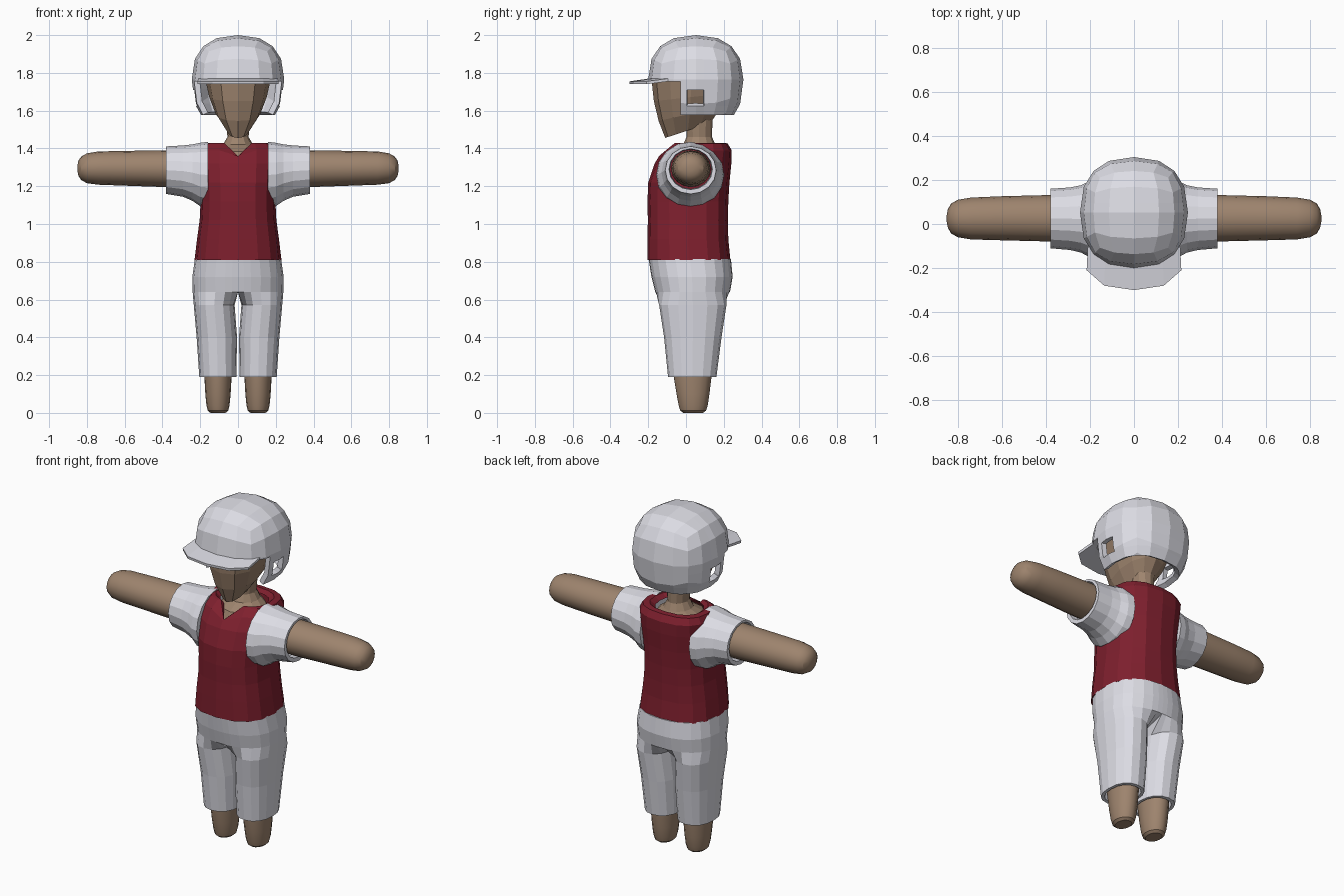
import bpy, bmesh
from math import sin, cos, pi, copysign
from mathutils import Vector

cube = bpy.data.objects.get("Cube")
if cube:
    bpy.data.objects.remove(cube, do_unlink=True)


def material(name, rgb):
    m = bpy.data.materials.new(name)
    m.use_nodes = True
    m.diffuse_color = (*rgb, 1)
    m.node_tree.nodes["Principled BSDF"].inputs["Base Color"].default_value = (*rgb, 1)
    return m


SKIN = material("tan skin", (0.34, 0.23, 0.155))
WHITE = material("soft white", (0.72, 0.72, 0.78))
RED = material("dark red cloth", (0.21, 0.014, 0.027))


def finish(name, bm, mat, mirror=False, thickness=0, smooth=False):
    me = bpy.data.meshes.new(name)
    bm.to_mesh(me)
    bm.free()
    me.materials.append(mat)
    ob = bpy.data.objects.new(name, me)
    bpy.context.collection.objects.link(ob)
    if thickness:
        mod = ob.modifiers.new("Thickness", 'SOLIDIFY')
        mod.thickness = thickness
        mod.offset = -1
    if mirror:
        ob.modifiers.new("Mirror", 'MIRROR')
    if smooth:
        bpy.ops.object.select_all(action='DESELECT')
        ob.select_set(True)
        bpy.context.view_layer.objects.active = ob
        bpy.ops.object.shade_smooth_by_angle()
    return ob


def loft(name, rings, mat, n=16, p=2.0, axis='z', shape=None, caps=(True, True), **kw):
    """Skin rings (position, centre u, centre v, radius u, radius v) along an axis."""
    bm = bmesh.new()
    loops = []
    for ring in rings:
        t, cu, cv, ru, rv = ring
        loop = []
        for i in range(n):
            a = 2 * pi * i / n - pi / 2
            c, s = round(cos(a), 6), round(sin(a), 6)
            u = cu + ru * copysign(abs(c) ** (2 / p), c)
            v = cv + rv * copysign(abs(s) ** (2 / p), s)
            co = Vector((u, v, t) if axis == 'z' else (t, u, v))
            if shape:
                shape(co, ring, i)
            loop.append(bm.verts.new(co))
        loops.append(loop)
    for a, b in zip(loops, loops[1:]):
        for i in range(n):
            j = (i + 1) % n
            bm.faces.new((a[i], a[j], b[j], b[i]))
    for on, loop in zip(caps, (loops[0], loops[-1])):
        if on:
            bm.faces.new(loop)
    # drop hidden faces lying on the mirror plane
    inner = [f for f in bm.faces if all(abs(v.co.x) < 1e-5 for v in f.verts)]
    bmesh.ops.delete(bm, geom=inner, context='FACES')
    bmesh.ops.recalc_face_normals(bm, faces=bm.faces)
    return finish(name, bm, mat, **kw)


# Shirt body with a V-shaped neckline
def v_neck(co, ring, i):
    if i == 0 and co.z > 1.36:
        co.y = -0.15 + 0.25 * (co.z - 1.36)
        co.z = 1.36


loft("shirt_body", [
    (0.81, 0, 0.015, 0.23, 0.22), (0.92, 0, 0.01, 0.217, 0.214),
    (1.02, 0, 0.01, 0.203, 0.212), (1.12, 0, 0.01, 0.198, 0.214),
    (1.22, 0, 0.015, 0.203, 0.215), (1.32, 0, 0.037, 0.21, 0.203),
    (1.39, 0, 0.062, 0.213, 0.18), (1.427, 0, 0.075, 0.195, 0.145),
    (1.43, 0, 0.065, 0.16, 0.125), (1.41, 0, 0.06, 0.13, 0.11)],
    RED, p=2.5, shape=v_neck, caps=(True, False))

# Sleeves with a hollow rim, and arms
loft("sleeves", [
    (0.16, 0.022, 1.26, 0.18, 0.175), (0.2, 0.022, 1.262, 0.173, 0.168),
    (0.24, 0.023, 1.272, 0.153, 0.15), (0.29, 0.024, 1.28, 0.142, 0.136),
    (0.38, 0.025, 1.285, 0.135, 0.126), (0.38, 0.025, 1.29, 0.115, 0.108),
    (0.34, 0.025, 1.29, 0.11, 0.104)],
    WHITE, axis='x', caps=(True, False), mirror=True)
loft("arms", [
    (0.2, 0.026, 1.293, 0.105, 0.098), (0.4, 0.026, 1.293, 0.105, 0.097),
    (0.6, 0.026, 1.295, 0.1, 0.092), (0.74, 0.025, 1.296, 0.095, 0.088),
    (0.8, 0.025, 1.295, 0.085, 0.079), (0.83, 0.025, 1.295, 0.068, 0.062),
    (0.845, 0.025, 1.295, 0.042, 0.04), (0.85, 0.025, 1.295, 0.015, 0.015)],
    SKIN, axis='x', mirror=True, smooth=True)


# Trousers: half of a shared waist flowing into one leg, mirrored
def hips(co, ring, i):
    z, cx, cy, rx, ry = ring
    if z > 0.6:
        if co.x < 0.02:
            co.x = 0
        side = co.y - cy
        if abs(side) > 1e-4:
            reach = max(0, 1 - (co.x / (2 * rx)) ** 2.4) ** (1 / 2.4)
            co.y = cy + copysign(ry * reach, side)


loft("trousers", [
    (0.815, 0.114, 0.02, 0.114, 0.218), (0.72, 0.121, 0.032, 0.121, 0.215),
    (0.64, 0.12, 0.035, 0.12, 0.198), (0.57, 0.126, 0.036, 0.108, 0.178),
    (0.4, 0.112, 0.036, 0.107, 0.152), (0.19, 0.107, 0.033, 0.098, 0.128),
    (0.19, 0.106, 0.033, 0.082, 0.108), (0.24, 0.106, 0.033, 0.08, 0.106)],
    WHITE, p=2.3, shape=hips, caps=(True, False), mirror=True)
loft("lower_legs", [
    (0.3, 0.106, 0.035, 0.075, 0.105), (0.19, 0.106, 0.035, 0.072, 0.1),
    (0.1, 0.106, 0.037, 0.067, 0.087), (0.04, 0.106, 0.038, 0.061, 0.077),
    (0.012, 0.106, 0.038, 0.054, 0.068), (0, 0.106, 0.038, 0.04, 0.052)],
    SKIN, mirror=True, smooth=True)

# Neck spreading into the upper chest
loft("neck", [
    (1.33, 0, 0.04, 0.145, 0.14), (1.385, 0, 0.05, 0.13, 0.125),
    (1.42, 0, 0.07, 0.08, 0.085), (1.46, 0, 0.07, 0.056, 0.068),
    (1.56, 0, 0.07, 0.065, 0.07)], SKIN, n=12)


# Head with a jaw that rises toward the back
def jaw(co, ring, i):
    co.z += 0.32 * (co.y - 0.01) * max(0, (1.76 - ring[0]) / 0.26)


loft("head", [
    (1.495, 0, 0.01, 0.055, 0.12), (1.58, 0, 0.02, 0.118, 0.165),
    (1.67, 0, 0.025, 0.152, 0.195), (1.76, 0, 0.03, 0.172, 0.212),
    (1.86, 0, 0.04, 0.13, 0.16)], SKIN, n=12, p=2.2, shape=jaw)

# Helmet: rounded cube, with the face, base and ear openings cut away
BROW, BASE, FLAP = 1.755, 1.577, -0.03
bm = bmesh.new()
bmesh.ops.create_cube(bm, size=2)
bmesh.ops.subdivide_edges(bm, edges=bm.edges[:], cuts=3, use_grid_fill=True)
for v in bm.verts:
    d = v.co / sum(abs(c) ** 2.4 for c in v.co) ** (1 / 2.4)
    v.co = (d.x * 0.245, 0.052 + d.y * 0.252, 1.765 + d.z * (0.235 if d.z > 0 else 0.28))
cuts = [((0, 0, h), (0, 0, 1)) for h in (BROW, BASE, 1.625, 1.71)]
cuts += [((0, y, 0), (0, 1, 0)) for y in (FLAP, 0.005, 0.095)]
for co, no in cuts:
    bmesh.ops.bisect_plane(bm, geom=bm.verts[:] + bm.edges[:] + bm.faces[:],
                           plane_co=co, plane_no=no, dist=1e-5)


def is_open(f):
    c = f.calc_center_median()
    ear = abs(c.x) > 0.15 and 0.005 < c.y < 0.095 and 1.625 < c.z < 1.71
    return c.z < BASE or (c.y < FLAP and c.z < BROW) or ear


bmesh.ops.delete(bm, geom=[f for f in bm.faces if is_open(f)], context='FACES')
finish("helmet", bm, WHITE, thickness=0.03)

# Helmet peak
bm = bmesh.new()
half = [(0.215, -0.21, -0.08), (0.135, -0.28, -0.16), (0, -0.3, -0.185)]
edge = half + [(-x, a, b) for x, a, b in half[1::-1]]
rows = [(bm.verts.new((x, a, 1.755)), bm.verts.new((x * 0.97, b, 1.772))) for x, a, b in edge]
for (a, b), (c, d) in zip(rows, rows[1:]):
    bm.faces.new((a, b, d, c))
bmesh.ops.recalc_face_normals(bm, faces=bm.faces)
if sum(f.normal.z for f in bm.faces) < 0:
    bmesh.ops.reverse_faces(bm, faces=bm.faces)
finish("helmet_peak", bm, WHITE, thickness=0.015)
